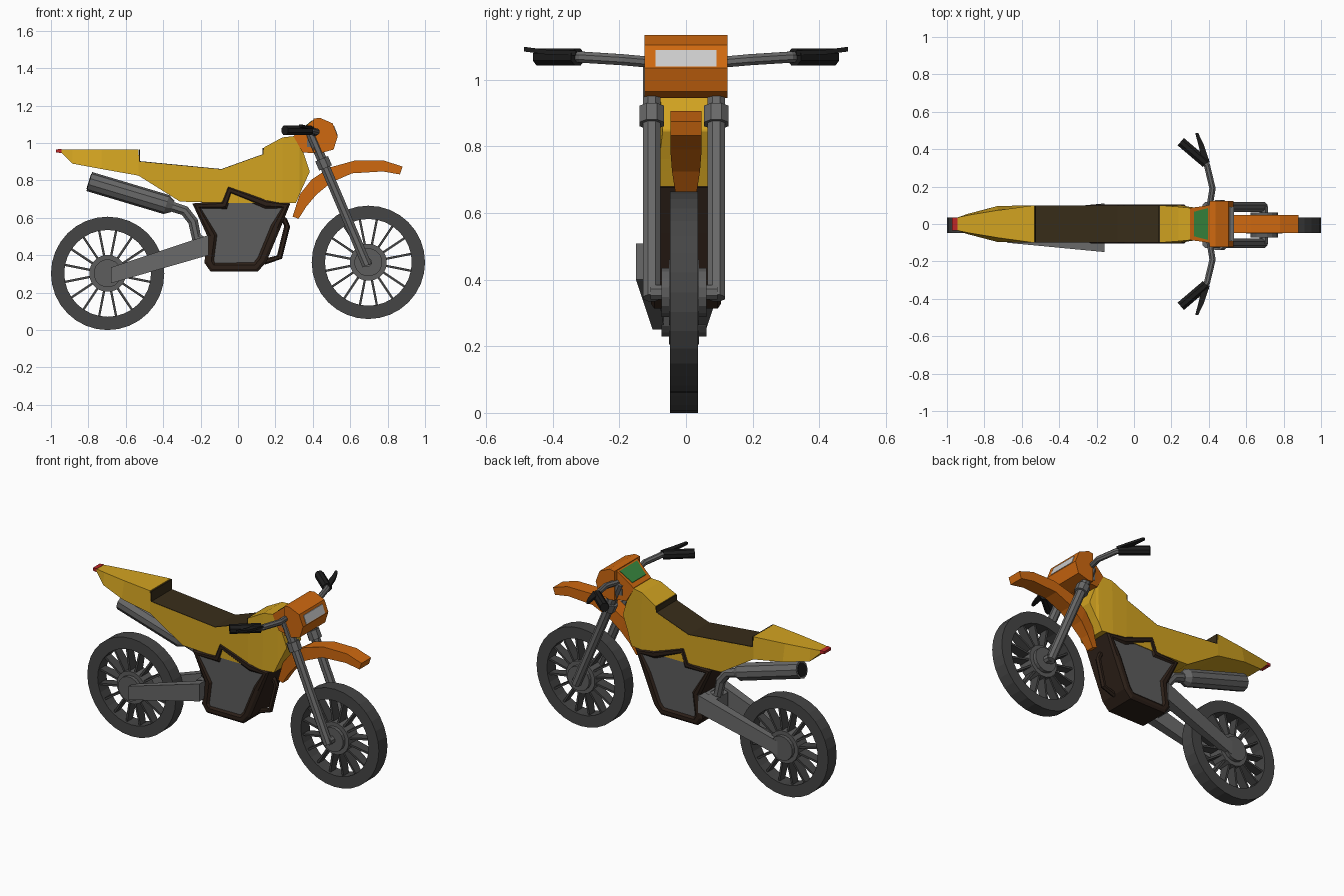
import bpy, bmesh, math
from mathutils import Vector

if "Cube" in bpy.data.objects:
    bpy.data.objects.remove(bpy.data.objects["Cube"])

YELLOW, ORANGE = (.65, .37, .015), (.62, .14, .005)
TYRE, STEEL, PANEL = (.06, .06, .06), (.14, .14, .14), (.11, .11, .11)
BROWN, SEAT, BLACK = (.025, .014, .009), (.04, .026, .01), (.012, .012, .012)
CY = -.006          # centre line of wheels and forks
mats = {}


def material(col):
    if col not in mats:
        mats[col] = bpy.data.materials.new("paint_%d" % len(mats))
        mats[col].diffuse_color = (*col, 1)
    return mats[col]


def skin(bm, sections, closed=False):
    """Bridge equal-sized cross-sections with quads; cap the ends unless closed."""
    rows = [[bm.verts.new(p) for p in s] for s in sections]
    n = len(rows[0])
    pairs = list(zip(rows, rows[1:])) + ([(rows[-1], rows[0])] if closed else [])
    for a, b in pairs:
        for i in range(n):
            j = (i + 1) % n
            bm.faces.new((a[i], a[j], b[j], b[i]))
    if not closed:
        bm.faces.new(rows[0])
        bm.faces.new(rows[-1])


def finish(name, bm, *cols):
    bmesh.ops.recalc_face_normals(bm, faces=bm.faces)
    me = bpy.data.meshes.new(name)
    bm.to_mesh(me)
    bm.free()
    for c in cols:
        me.materials.append(material(c))
    ob = bpy.data.objects.new(name, me)
    bpy.context.collection.objects.link(ob)
    return ob


def loft(name, col, *section_lists, closed=False):
    bm = bmesh.new()
    for s in section_lists:
        skin(bm, s, closed)
    return finish(name, bm, col)


def profile(pts, hw, cy=0):
    return [[(x, y, z) for x, z in pts] for y in (cy - hw, cy + hw)]


def tube(path, radii, n=8, ref=(0, 1, 0)):
    """Round cross-sections along a path."""
    path = [Vector(p) for p in path]
    if not isinstance(radii, (list, tuple)):
        radii = [radii] * len(path)
    out = []
    for i, p in enumerate(path):
        t = (path[min(i + 1, len(path) - 1)] - path[max(i - 1, 0)]).normalized()
        u = Vector(ref)
        u = (u - t * u.dot(t)).normalized()
        v = t.cross(u)
        angs = [math.tau * (k + .5) / n for k in range(n)]
        out.append([p + (u * math.cos(a) + v * math.sin(a)) * radii[i] for a in angs])
    return out


def slab(x, zt, zb, wt, wb):
    return [(x, -wt, zt), (x, wt, zt), (x, wb, zb), (x, -wb, zb)]


# Wheels: tyre, spokes, hub
def wheel(name, cx, cz):
    def at(r, a, y):
        return (cx + r * math.cos(a), CY + y, cz + r * math.sin(a))
    ring = [[at(r, math.tau * i / 32, y) for r, y in
             ((.303, -.042), (.303, .042), (.232, .042), (.232, -.042))] for i in range(32)]
    loft(name + "_tyre", TYRE, ring, closed=True)
    spokes = []
    for i in range(16):
        a = math.tau * (i + .5) / 16
        spokes.append([[at(r, a + s * .006 / r, y) for s, y in
                        ((-1, -w), (1, -w), (1, w), (-1, w))] for r, w in ((.08, .035), (.24, .025))])
    loft(name + "_spokes", TYRE, *spokes)
    loft(name + "_hub", PANEL,
         *[tube([(cx, CY - w, cz), (cx, CY + w, cz)], r, 16, (0, 0, 1))
           for r, w in ((.1, .045), (.075, .067))])


wheel("rear_wheel", -.697, .303)
wheel("front_wheel", .697, .362)

# Bodywork from tail to tank
loft("body", YELLOW, [slab(*s) for s in (
    (-.945, .966, .948, .035, .035), (-.886, .966, .89, .047, .055),
    (-.73, .966, .861, .073, .096), (-.533, .966, .826, .1, .1),
    (-.528, .9, .823, .1, .1), (-.31, .879, .687, .1, .1),
    (-.088, .858, .68, .1, .1), (.137, .939, .68, .1, .1),
    (.138, .976, .68, .1, .1), (.238, 1.03, .68, .092, .1),
    (.31, 1.038, .68, .085, .09), (.33, 1.04, .727, .082, .087),
    (.345, .965, .762, .078, .08), (.383, .85, .845, .07, .07))])
loft("seat", SEAT, profile([
    (-.53, .964), (-.523, .964), (-.523, .903), (-.088, .861), (.132, .94), (.132, .974),
    (.14, .974), (.14, .93), (-.088, .85), (-.53, .89)], .0995))
loft("tail_light", (.5, .02, .02), [slab(-.972, .966, .95, .034, .034), slab(-.945, .968, .946, .036, .036)])

# Engine casing with recessed grey side panels
bm = bmesh.new()
skin(bm, profile([(-.244, .677), (-.09, .69), (-.056, .773), (.158, .7), (.28, .677),
                  (.225, .54), (.15, .36), (.105, .313), (-.147, .313), (-.18, .36), (-.163, .5)], .095))
bmesh.ops.recalc_face_normals(bm, faces=bm.faces)
sides = [f for f in bm.faces if abs(f.normal.y) > .9]
for thick, depth in ((.016, .01), (.022, 0), (.014, -.01)):
    bmesh.ops.inset_individual(bm, faces=sides, thickness=thick, depth=depth)
for f in sides:
    f.material_index = 1
finish("engine", bm, BROWN, PANEL)
loft("engine_guard", BROWN, tube([(.2, 0, .62), (.25, 0, .585), (.263, 0, .555), (.222, 0, .39), (.14, 0, .365)],
                                 [.016] * 5, 6))

# Swingarm
arms = []
for s in (-1, 1):
    arms.append([[(x, -.02 + s * y, z) for y, z in ((yi, zb), (yo, zb), (yo, zt), (yi, zt))]
                 for x, yi, yo, zb, zt in ((-.68, .045, .08, .25, .335), (-.158, .07, .13, .4, .508))])
arms.append([slab(-.24, .48, .39, .07, .07), slab(-.16, .5, .4, .075, .075)])
loft("swingarm", STEEL, *arms)

# Exhaust
loft("muffler", STEEL, tube([(-.795, 0, .794), (-.383, 0, .671), (-.35, 0, .66)], [.053, .053, .032], 10))
loft("muffler_outlet", BLACK, tube([(-.798, 0, .795), (-.78, 0, .7895)], .042, 10))
loft("exhaust_pipe", STEEL, tube([(-.37, 0, .665), (-.285, 0, .638), (-.24, 0, .58), (-.222, 0, .495),
                                  (-.15, 0, .45)], .029, 8))

# Front mudguard
outer = [(.292, .607), (.33, .725), (.394, .805), (.49, .869), (.624, .906), (.78, .906), (.88, .874)]
inner = [(.324, .595), (.365, .66), (.42, .725), (.5, .79), (.61, .838), (.774, .848), (.866, .832)]
widths = [.025, .032, .042, .047, .047, .047, .047]
loft("front_mudguard", ORANGE, [[(o[0], -w, o[1]), (o[0], w, o[1]), (i[0], w, i[1]), (i[0], -w, i[1])]
                                for o, i, w in zip(outer, inner, widths)])

# Forks, collars and clamp
top, low = Vector((.39, 0, 1.05)), Vector((.69, 0, .345))
for s, side in ((-1, "left"), (1, "right")):
    off = Vector((0, CY + s * .097, 0))
    loft(side + "_fork", STEEL, tube([top + off, low + off], .028))
    loft(side + "_fork_collar", STEEL, tube([top.lerp(low, t) + off for t in (.19, .26)], .04))
loft("fork_clamp", STEEL, [slab(.37, 1.02, .98, .1, .1), slab(.44, 1.01, .97, .1, .1)])
loft("front_axle", STEEL, tube([(.693, CY - .1, .362), (.693, CY + .1, .362)], .024, 8, (0, 0, 1)))

# Headlight, lens and instrument pod
loft("headlight", ORANGE, profile([(.404, 1.13), (.437, 1.135), (.506, 1.105), (.533, 1.035),
                                   (.511, .965), (.437, .945), (.404, .95)], .124))
loft("headlight_lens", (.55, .55, .55), [[(x - .012, -.092, z), (x - .012, .092, z), (x + .003, .092, z),
                                          (x + .003, -.092, z)] for x, z in ((.512, 1.09), (.531, 1.04))])
loft("instrument_pod", ORANGE, [slab(.3, 1.04, 1.03, .086, .086), slab(.345, 1.077, .95, .092, .092),
                                slab(.41, 1.13, .945, .102, .102)])
loft("instrument_screen", (.04, .25, .05), [slab(x, 1.043 + .82 * (x - .3), 1.033 + .82 * (x - .3), w, w)
                                            for x, w in ((.322, .066), (.395, .085))])

# Handlebar, grips and levers
half = [(.405, .1, 1.052), (.42, .19, 1.06), (.39, .315, 1.068), (.35, .35, 1.068)]
bar = [(x, -y, z) for x, y, z in half[::-1]] + half
loft("handlebar", STEEL, tube(bar, .018, 8, (0, 0, 1)))
for s, side in ((-1, "left"), (1, "right")):
    loft(side + "_grip", BLACK, tube([(.385, s * .325, 1.068), (.25, s * .44, 1.068)], .028, 8, (0, 0, 1)))
    loft(side + "_lever", BLACK, [[(x + dx, s * y, z + dz) for dx, dz in
                                   ((-w, -.007), (w, -.007), (w, .007), (-w, .007))]
                                  for x, y, z, w in ((.385, .33, 1.08, .02), (.36, .42, 1.083, .015),
                                                     (.335, .487, 1.092, .008))])

for m in bpy.data.materials:
    if m.users and not m.is_grease_pencil:
        m.use_nodes = True
        m.node_tree.nodes["Principled BSDF"].inputs["Base Color"].default_value = m.diffuse_color
